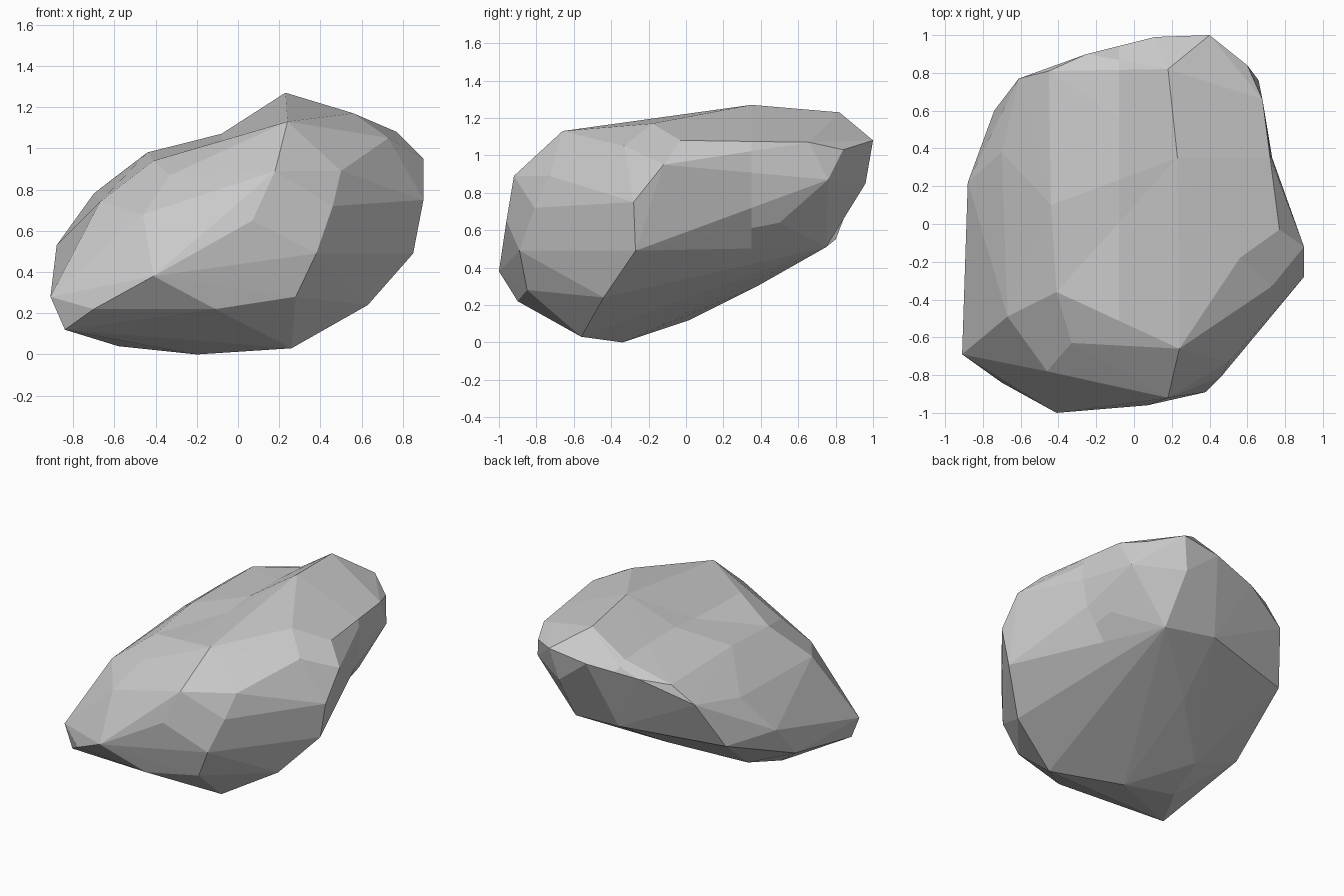
import bpy, bmesh
from mathutils import Vector

if "Cube" in bpy.data.objects:
    bpy.data.objects.remove(bpy.data.objects["Cube"])

# Corner points of the boulder, wrapped in a faceted skin
corners = [
    # top ridge and right shoulder
    (.18, .82, 1.23), (.23, .35, 1.27), (.26, -.18, 1.19), (.24, -.66, 1.13),
    (.56, -.18, 1.17), (.53, -.48, 1.07), (.73, -.33, 1.05), (.77, -.03, 1.08),
    # front
    (.18, -.92, .89), (-.41, -1, .38), (-.11, -.9, .22), (.07, -.96, .65),
    (.5, -.73, .89), (.46, -.81, .72), (.38, -.89, .49), (.28, -.85, .28),
    (-.33, -.63, .87), (-.46, -.78, .68), (-.7, -.84, .22),
    # right side
    (.9, -.12, .95), (.9, -.28, .75), (.85, -.27, .49),
    (.63, -.44, .24), (.8, .18, .92), (.68, .66, 1.07), (.62, .5, .64),
    # back
    (.4, 1, 1.08), (.35, .96, .85), (.11, .99, 1.04), (.6, .84, 1.03),
    (.66, .76, .87), (-.25, .9, .99), (-.45, .81, .97), (-.61, .77, .85),
    (.36, .75, .51), (-.02, .8, .55),
    # left side
    (-.44, .1, .98), (-.41, -.36, .94), (-.67, -.49, .74),
    (-.7, .38, .78), (-.74, .6, .52), (-.88, .22, .53), (-.91, -.69, .28),
    (-.84, -.7, .12), (-.88, 0, .28),
    # underside
    (-.2, -.34, 0), (-.58, -.28, .04), (.26, -.56, .03), (-.51, .02, .12),
    (-.11, .38, .3),
]


def dent(bm, co, normal, push, inside):
    """Cut a loop across the skin and push the chosen part of it inward."""
    co, normal = Vector(co), Vector(normal)
    bmesh.ops.bisect_plane(bm, geom=bm.verts[:] + bm.edges[:] + bm.faces[:],
                           dist=1e-4, plane_co=co, plane_no=normal)
    for v in bm.verts:
        if abs((v.co - co).dot(normal)) < 1e-3 and inside(v.co):
            v.co += Vector(push)


bm = bmesh.new()
for c in corners:
    bm.verts.new(c)
hull = bmesh.ops.convex_hull(bm, input=bm.verts[:])
loose = {g for g in hull["geom_interior"] + hull["geom_unused"]
         if isinstance(g, bmesh.types.BMVert)}
bmesh.ops.delete(bm, geom=list(loose), context='VERTS')

# Shallow valley left of the top ridge, and a hollow in the right flank
dent(bm, (-.08, 0, 0), (1, 0, 0), (0, 0, -.065),
     lambda p: p.z > .95 and -.5 < p.y < .88)
dent(bm, (0, .35, 0), (0, 1, 0), (-.04, 0, 0),
     lambda p: p.x > .6 and .5 < p.z < 1.05)

# Merge near-flat triangles into broad facets
bmesh.ops.join_triangles(bm, faces=[f for f in bm.faces if len(f.verts) == 3],
                         angle_face_threshold=.3, angle_shape_threshold=.7)
bmesh.ops.recalc_face_normals(bm, faces=bm.faces[:])
mesh = bpy.data.meshes.new("boulder")
bm.to_mesh(mesh)
bm.free()
boulder = bpy.data.objects.new("boulder", mesh)
bpy.context.collection.objects.link(boulder)
